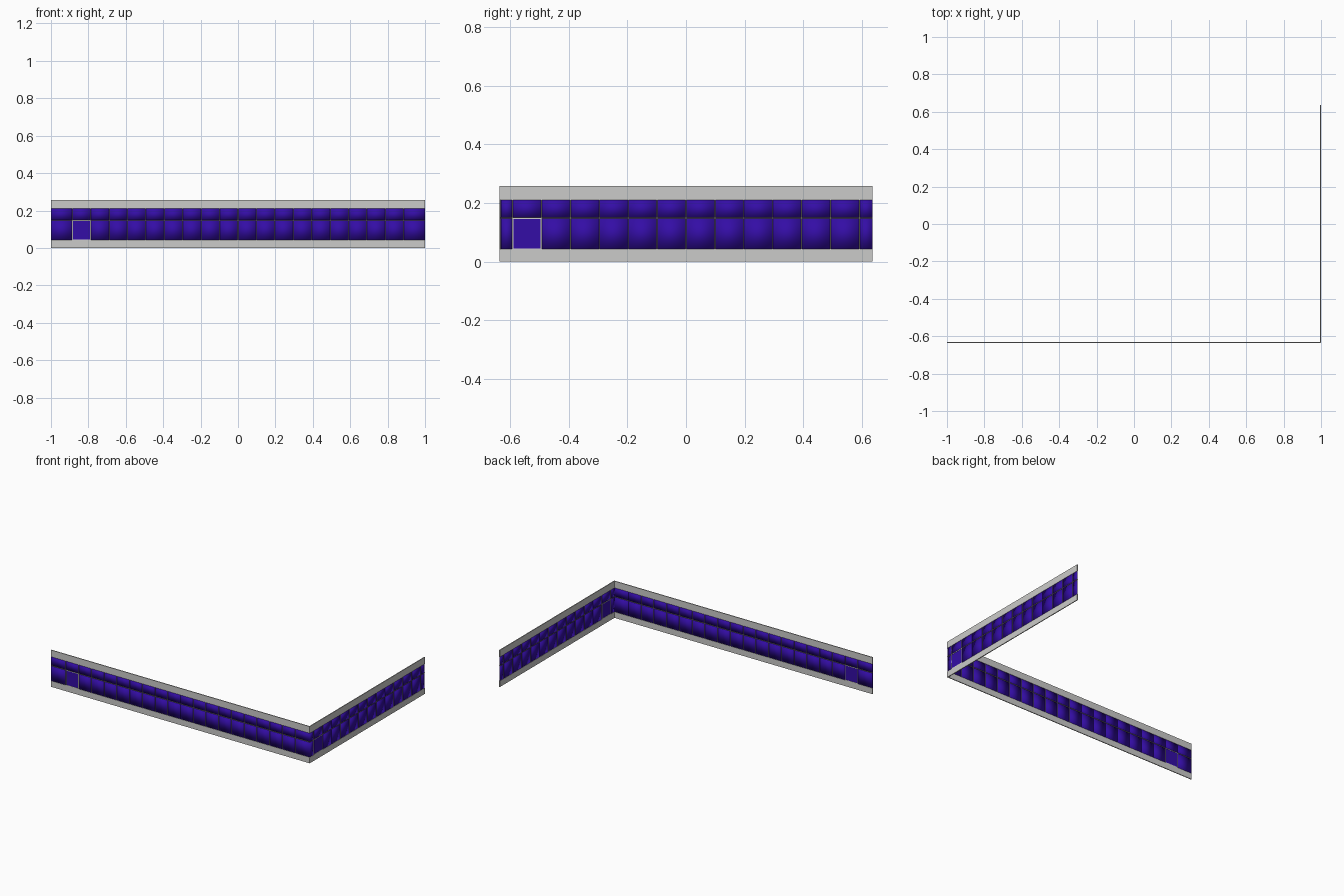
import bpy, bmesh
from mathutils import Vector

if "Cube" in bpy.data.objects:
    bpy.data.objects.remove(bpy.data.objects["Cube"])

# Flat colours
def material(name, rgb):
    m = bpy.data.materials.new(name)
    m.diffuse_color = (*rgb, 1)
    m.use_nodes = True
    m.node_tree.nodes["Principled BSDF"].inputs["Base Color"].default_value = m.diffuse_color
    return m

GREY = material("concrete grey", (0.60, 0.60, 0.585))
BLUE = material("violet blue glass", (0.034, 0.004, 0.38))
FRAME = material("frame olive grey", (0.20, 0.20, 0.15))
TRIM = material("door trim pale grey", (0.62, 0.62, 0.60))

Z0, ZM, Z1, TOP = 0.042, 0.148, 0.21, 0.257   # sill, transom, head, top
STEP = 0.0985                                 # mullion spacing
BAR = 0.003                                   # mullion width


def boxes(name, mat, place, items, smooth=False):
    """items: (along0, along1, depth0, depth1, z0, z1) in wall coordinates."""
    bm = bmesh.new()
    for a0, a1, d0, d1, z0, z1 in items:
        vs = bmesh.ops.create_cube(bm, size=1)["verts"]
        for v in vs:
            v.co = Vector(place(a1 if v.co.x > 0 else a0,
                                d1 if v.co.y > 0 else d0,
                                z1 if v.co.z > 0 else z0))
    bmesh.ops.recalc_face_normals(bm, faces=bm.faces)
    for f in bm.faces:
        f.smooth = smooth
    me = bpy.data.meshes.new(name)
    bm.to_mesh(me)
    bm.free()
    me.materials.append(mat)
    bpy.context.collection.objects.link(bpy.data.objects.new(name, me))


def wall(side, place, start, end, half_count):
    """Depth 0 is the outer face, depth grows towards the inside."""
    lines = [k * STEP for k in range(-half_count, half_count + 1)]
    edges = [start] + lines + [end]
    # solid bands below and above the glazing
    boxes(side + "_bands", GREY, place,
          [(start, end, 0, 0.006, 0, Z0), (start, end, 0, 0.006, Z1, TOP)])
    # glass panes, softly shaded; the door pane stays flat
    panes, door = [], []
    for i, (a, b) in enumerate(zip(edges, edges[1:])):
        panes.append((a, b, 0.0015, 0.0045, ZM, Z1))
        (door if i == 1 else panes).append((a, b, 0.0015, 0.0045, Z0, ZM))
    boxes(side + "_glass_panes", BLUE, place, panes, True)
    boxes(side + "_door_pane", BLUE, place, door)
    # mullions and transom
    h = BAR / 2
    bars = [(a - h, a + h, 0.0005, 0.0055, Z0, Z1) for a in lines]
    bars.append((start, end, 0.0005, 0.0055, ZM - 0.002, ZM + 0.002))
    boxes(side + "_mullions", FRAME, place, bars)
    # pale trim round the door pane
    a, b = lines[0], lines[1]
    t = 0.003
    boxes(side + "_door_trim", TRIM, place, [
        (a, a + t, 0, 0.006, Z0, ZM), (b - t, b, 0, 0.006, Z0, ZM),
        (a, b, 0, 0.006, Z0, Z0 + t), (a, b, 0, 0.006, ZM - t, ZM)])


wall("front", lambda a, d, z: (a, -0.636 + d, z), -1.0, 1.0, 9)
wall("right", lambda a, d, z: (1.0 - d, a, z), -0.630, 0.636, 6)
